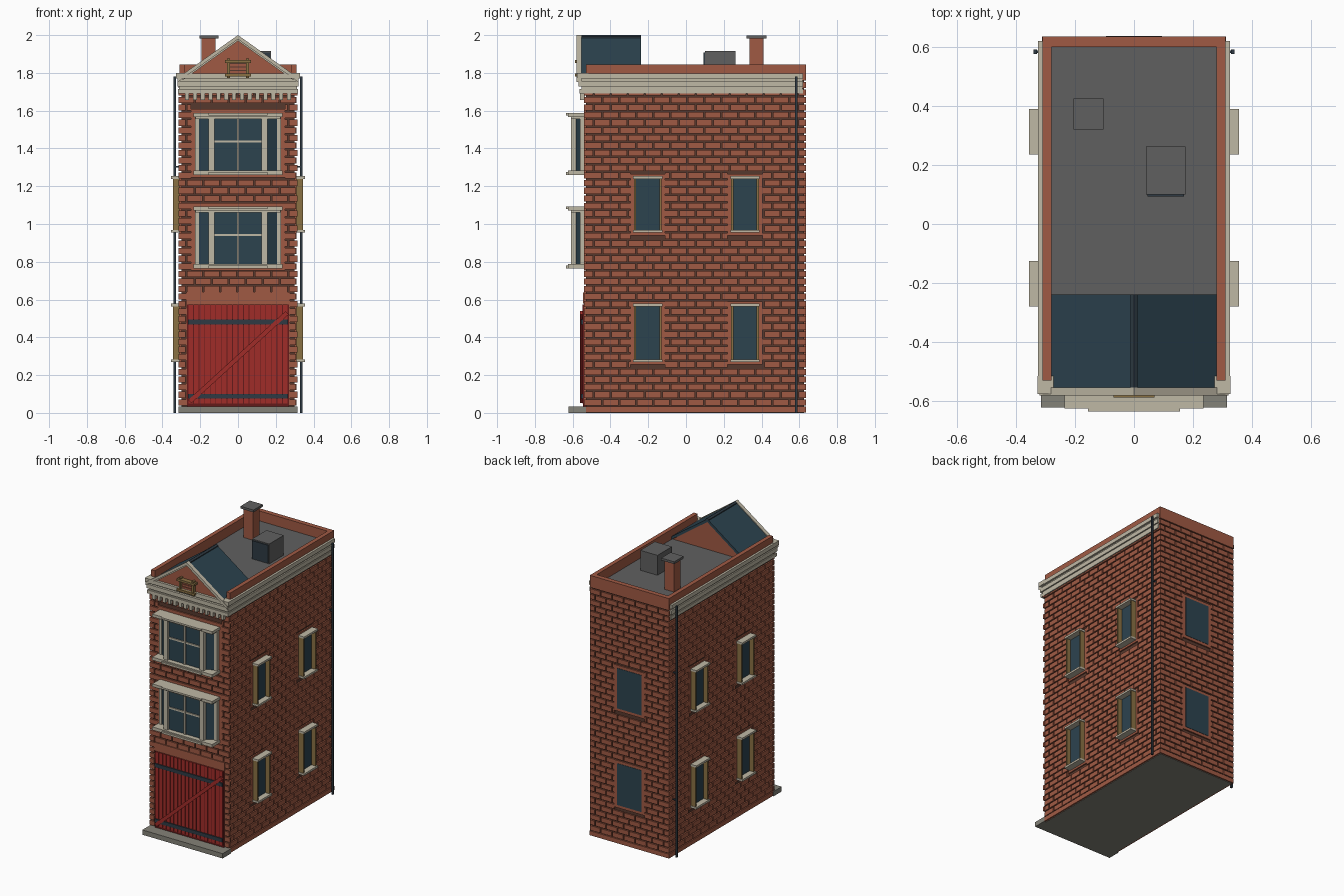
import bpy, bmesh
from mathutils import Vector

if "Cube" in bpy.data.objects:
    bpy.data.objects.remove(bpy.data.objects["Cube"])


def material(name, rgb):
    m = bpy.data.materials.new(name)
    lin = [(c / 255 / 12.92) if c < 11 else ((c / 255 + 0.055) / 1.055) ** 2.4 for c in rgb]
    m.diffuse_color = (*lin, 1)
    m.use_nodes = True
    m.node_tree.nodes["Principled BSDF"].inputs["Base Color"].default_value = m.diffuse_color
    return m


BRICK = material("brick", (160, 90, 68))
MORTAR = material("mortar", (86, 56, 45))
STONE = material("cream_stone", (191, 184, 165))
STEP = material("grey_stone", (132, 130, 120))
ROOF = material("grey_roofing", (96, 96, 96))
SLATE = material("blue_slate", (44, 67, 79))
IRON = material("dark_iron", (46, 58, 67))
RED = material("red_paint", (160, 44, 40))
DARKRED = material("red_groove", (100, 26, 25))
OCHRE = material("ochre_wood", (138, 113, 68))


def add_prism(bm, pts, lo, hi, f):
    """Extrude a 2D outline between lo and hi; f maps (a, b, depth) to xyz."""
    a = [bm.verts.new(f(p, q, lo)) for p, q in pts]
    b = [bm.verts.new(f(p, q, hi)) for p, q in pts]
    n = len(pts)
    bm.faces.new(a)
    bm.faces.new(b[::-1])
    for i in range(n):
        bm.faces.new((a[i], b[i], b[(i + 1) % n], a[(i + 1) % n]))


def add_box(bm, x0, x1, y0, y1, z0, z1):
    add_prism(bm, [(x0, y0), (x1, y0), (x1, y1), (x0, y1)], z0, z1, upright)


def finish(name, mat, bm):
    bmesh.ops.recalc_face_normals(bm, faces=bm.faces)
    me = bpy.data.meshes.new(name)
    bm.to_mesh(me)
    bm.free()
    me.materials.append(mat)
    ob = bpy.data.objects.new(name, me)
    bpy.context.collection.objects.link(ob)
    return ob


def boxes(name, mat, items, mirror=False):
    bm = bmesh.new()
    for b in items:
        add_box(bm, *b)
        if mirror:
            add_box(bm, -b[1], -b[0], *b[2:])
    return finish(name, mat, bm)


def prisms(name, mat, outlines, lo, hi, f):
    bm = bmesh.new()
    for o in outlines:
        add_prism(bm, o, lo, hi, f)
    return finish(name, mat, bm)


def along_y(a, b, c):
    return (a, c, b)


def upright(a, b, c):
    return (a, b, c)


# Wall core, plinth and underside
boxes("wall_core", MORTAR, [(-0.30, 0.30, -0.53, 0.625, 0.005, 1.765)])
boxes("underside", STEP, [(-0.30, 0.30, -0.53, 0.625, 0, 0.006)])
boxes("plinth", BRICK, [(-0.311, 0.311, -0.541, 0.635, 0.003, 0.034)])

# Raised bricks, left out around openings, which get plain brick surrounds
COURSE, LENGTH, GAP = 0.04, 0.09, 0.008
side = lambda s: (lambda u, z, d: (s * (0.30 + d), u, z))
front = lambda u, z, d: (u, -0.53 - d, z)
back = lambda u, z, d: (u, 0.625 + d, z)


def rect(u0, u1, z0, z1):
    return [(u0, z0), (u1, z0), (u1, z1), (u0, z1)]


def brick_wall(name, f, u0, u1, holes):
    bm = bmesh.new()
    for row in range(43):
        z0 = 0.04 + row * COURSE
        z1 = z0 + COURSE - GAP
        cuts = sorted((h[0], h[1]) for h in holes if h[2] < z1 and h[3] > z0)
        u = u0 - (LENGTH / 2 if row % 2 else 0)
        while u < u1:
            spans = [(max(u, u0), min(u + LENGTH - GAP, u1))]
            for h0, h1 in cuts:
                spans = [s for p, q in spans for s in ((p, min(q, h0)), (max(p, h1), q))]
            for p, q in spans:
                if q - p > 0.006:
                    add_prism(bm, rect(p, q, z0, z1), -0.002, 0.01, f)
            u += LENGTH
    for h in holes:
        add_prism(bm, rect(*h), -0.002, 0.009, f)
    finish(name, BRICK, bm)


WIN_Z = [(0.275, 0.57), (0.96, 1.245)]
WIN_Y = [(-0.27, -0.135), (0.245, 0.38)]
side_holes = [(y0 - 0.025, y1 + 0.025, z0 - 0.02, z1 + 0.02) for y0, y1 in WIN_Y for z0, z1 in WIN_Z]
brick_wall("right_bricks", side(1), -0.53, 0.625, side_holes)
brick_wall("left_bricks", side(-1), -0.53, 0.625, side_holes)
brick_wall("back_bricks", back, -0.31, 0.31,
           [(-0.12, 0.12, z0 - 0.02, z1 + 0.02) for z0, z1 in WIN_Z])
brick_wall("front_bricks", front, -0.316, 0.316,
           [(-0.275, 0.275, 0.04, 0.64), (-0.25, 0.25, 0.755, 1.11), (-0.25, 0.25, 1.245, 1.61)])

# Side and back windows
glass, sills, jambs = [], [], []
for z0, z1 in WIN_Z:
    for y0, y1 in WIN_Y:
        glass.append((0.305, 0.314, y0, y1, z0, z1))
        sills += [(0.305, 0.355, y0 - 0.01, y1 + 0.01, z0 - 0.006, z0 + 0.008),
                  (0.305, 0.355, y0 - 0.01, y1 + 0.01, z1 - 0.006, z1 + 0.008)]
        jambs += [(0.305, 0.345, y - 0.006, y + 0.006, z0, z1) for y in (y0, y1)]
boxes("side_window_glass", SLATE, glass, True)
boxes("side_window_sills", STONE, sills, True)
boxes("side_window_jambs", OCHRE, jambs, True)
boxes("back_window_glass", SLATE, [(-0.095, 0.095, 0.63, 0.636, z0, z1) for z0, z1 in WIN_Z])

# Canted bay windows
for label, z in (("lower", 0.765), ("upper", 1.26)):
    t = z + 0.327
    prisms(label + "_bay_glass", SLATE,
           [[(-0.215, -0.53), (0.215, -0.53), (0.215, -0.55), (0.14, -0.592), (-0.14, -0.592), (-0.215, -0.55)]],
           z + 0.01, t - 0.01, upright)
    boxes(label + "_bay_ledges", STONE,
          [(-0.235, 0.235, -0.625, -0.535, z, z + 0.022), (-0.155, 0.155, -0.635, -0.62, z, z + 0.014),
           (-0.235, 0.235, -0.625, -0.535, t - 0.02, t), (-0.155, 0.155, -0.635, -0.62, t - 0.012, t),
           (-0.225, 0.225, -0.61, -0.535, t - 0.03, t - 0.02)])
    boxes(label + "_bay_posts", STONE,
          [(0.125, 0.157, -0.61, -0.575, z + 0.02, t - 0.02), (0.207, 0.227, -0.562, -0.535, z + 0.02, t - 0.02)], True)
    m = z + 0.177
    boxes(label + "_bay_mullions", STONE,
          [(-0.006, 0.006, -0.6, -0.585, z + 0.02, t - 0.02), (-0.13, 0.13, -0.599, -0.585, m - 0.006, m + 0.006)])

# Plank door with straps, brace and stone step
boxes("door_backing", DARKRED, [(-0.27, 0.27, -0.544, -0.53, 0.035, 0.575)])
N = 18
w = 0.53 / N
boxes("door_planks", RED, [(-0.265 + i * w + 0.002, -0.265 + (i + 1) * w - 0.002, -0.549, -0.535, 0.05, 0.575)
                           for i in range(N)])
boxes("door_straps", IRON, [(-0.265, 0.265, -0.556, -0.54, z, z + 0.026) for z in (0.075, 0.468)])
p, q = Vector((-0.255, 0.06)), Vector((0.26, 0.53))
d = (q - p).normalized()
n = Vector((-d.y, d.x)) * 0.012
prisms("door_brace", RED, [[tuple(p - n), tuple(q - n), tuple(q + n), tuple(p + n)]], -0.56, -0.54, along_y)
boxes("door_lintel", BRICK, [(-0.275, 0.275, -0.546, -0.53, 0.578, 0.638)])
boxes("front_step", STEP, [(-0.315, 0.315, -0.622, -0.53, 0, 0.034)])

# Three cornice bands on the front and both sides, with recessed grooves and a dentil row
bands = [(0.012, 1.69, 1.714), (0.016, 1.727, 1.756), (0.02, 1.769, 1.797)]
for i, (o, z0, z1) in enumerate(bands):
    e = 0.305 + o
    boxes("cornice_band_%d" % (i + 1), STONE,
          [(-e, e, -0.552 - o, -0.52, z0, z1), (-e, -0.3, -0.53, 0.62, z0, z1), (0.3, e, -0.53, 0.62, z0, z1)])
boxes("cornice_groove", STONE, [(-0.312, 0.312, -0.552, -0.52, 1.70, 1.78), (-0.312, -0.3, -0.53, 0.618, 1.70, 1.78),
                                (0.3, 0.312, -0.53, 0.618, 1.70, 1.78)])
boxes("cornice_end_blocks", STONE, [(0.265, 0.327, -0.576, -0.515, 1.77, 1.80)], True)
boxes("dentils", STONE, [(-0.281 + i * 0.0415, -0.259 + i * 0.0415, -0.562, -0.535, 1.657, 1.692) for i in range(14)])

# Flat roof and parapet
boxes("flat_roof", ROOF, [(-0.285, 0.285, -0.53, 0.605, 1.76, 1.775)])
boxes("side_parapets", BRICK, [(0.28, 0.31, -0.53, 0.63, 1.76, 1.845)], True)
boxes("back_parapet", BRICK, [(-0.31, 0.31, 0.60, 0.634, 1.76, 1.845)])

# Front gable: brick body, slate slopes, stone verge
SLOPE = 0.71


def chevron(half, top, thick):
    return [[(0, top), (s * half, top - half * SLOPE), (s * half, top - half * SLOPE - thick), (0, top - thick)]
            for s in (1, -1)]


prisms("gable_wall", BRICK, [[(-0.28, 1.772), (0.28, 1.772), (0, 1.972)]], -0.555, -0.245, along_y)
prisms("gable_slates", SLATE, chevron(0.28, 1.994, 0.022), -0.56, -0.238, along_y)
prisms("gable_verge", STONE, chevron(0.32, 2.0, 0.022), -0.58, -0.553, along_y)
prisms("gable_inner_verge", STONE, chevron(0.295, 1.979, 0.01), -0.567, -0.553, along_y)
prisms("ridge_cap", IRON, chevron(0.012, 2.0, 0.012), -0.553, -0.238, along_y)

# Small louvred gable window
boxes("gable_window_frame", OCHRE,
      [(-0.07, 0.07, -0.588, -0.55, z, z + 0.015) for z in (1.782, 1.852)]
      + [(x - 0.007, x + 0.007, -0.58, -0.55, 1.772, 1.876) for x in (-0.05, 0.05)])
boxes("gable_window_louvres", BRICK,
      [(-0.045, 0.045, -0.566, -0.55, 1.798 + i * 0.018, 1.811 + i * 0.018) for i in range(3)])
boxes("gable_window_opening", MORTAR, [(-0.045, 0.045, -0.56, -0.55, 1.792, 1.852)])

# Chimney and roof vent
boxes("chimney", BRICK, [(-0.192, -0.118, 0.335, 0.41, 1.77, 1.986)])
boxes("chimney_cap", ROOF, [(-0.205, -0.103, 0.32, 0.425, 1.982, 1.998)])
boxes("roof_vent", ROOF, [(0.04, 0.175, 0.1, 0.262, 1.77, 1.916)])
boxes("vent_grille", IRON, [(0.045, 0.17, 0.093, 0.102, 1.78, 1.908)])

# Square drainpipes
boxes("drainpipes", IRON, [(0.329, 0.341, 0.576, 0.59, 0, 1.78)], True)
boxes("drainpipe_brackets", IRON, [(0.305, 0.331, 0.579, 0.587, z, z + 0.008) for z in (0.4, 1.3)], True)
